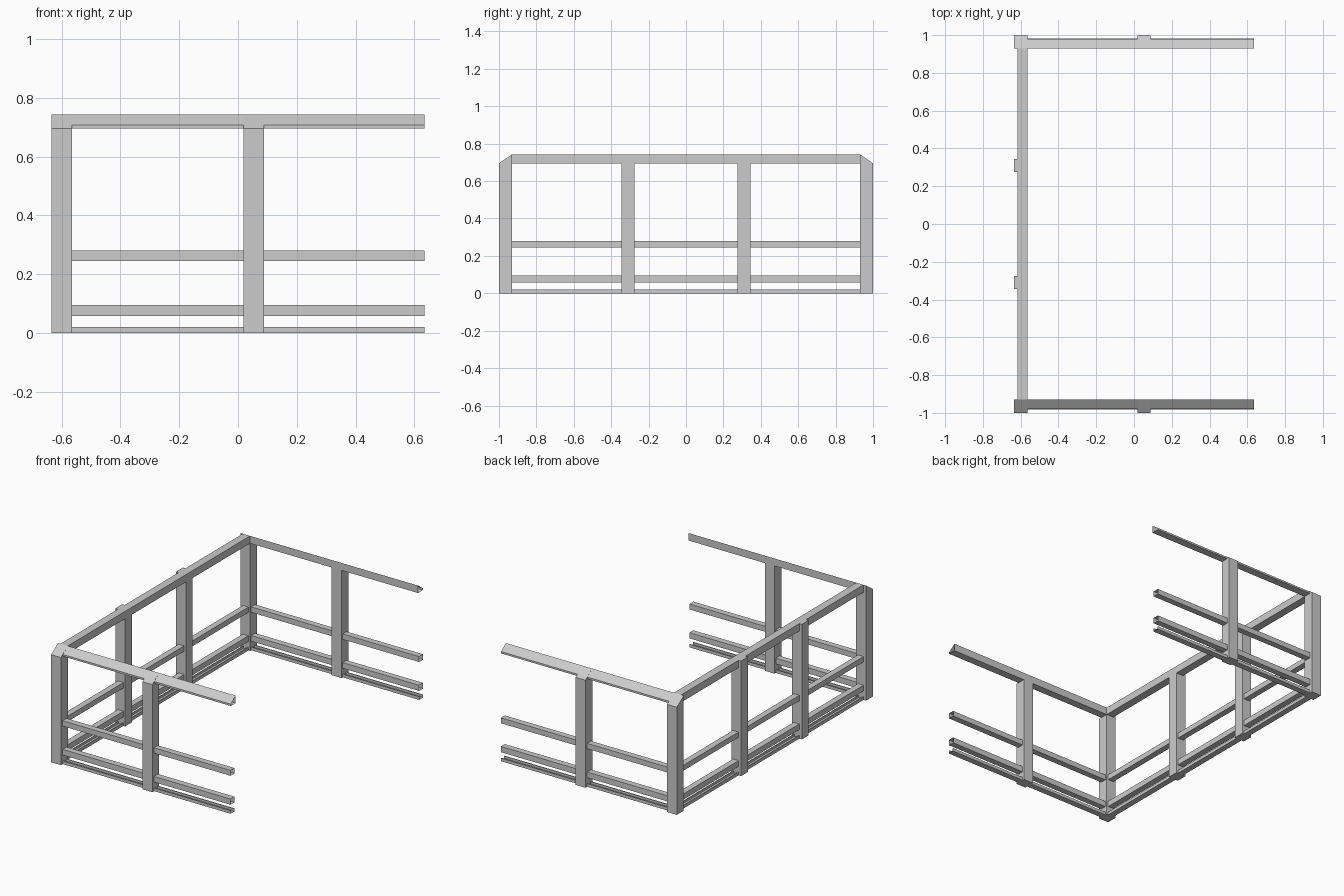
import bpy
import bmesh
from mathutils import Vector

cube = bpy.data.objects.get("Cube")
if cube:
    bpy.data.objects.remove(cube, do_unlink=True)

grey = bpy.data.materials.new("light_grey")
grey.use_nodes = True
colour = (0.6, 0.6, 0.6, 1)
grey.diffuse_color = colour
grey.node_tree.nodes["Principled BSDF"].inputs["Base Color"].default_value = colour

END, SIDE, EAVE, TOP = 0.635, 0.93, 0.695, 0.743
IN = -0.565  # inner plane of the end wall


def extrude(name, points, along, open_end=False):
    """Extrude a closed outline; optionally leave its far end open."""
    bm = bmesh.new()
    face = bm.faces.new([bm.verts.new(p) for p in points])
    new = bmesh.ops.extrude_face_region(bm, geom=[face])["geom"]
    bmesh.ops.translate(bm, vec=Vector(along), verts=[v for v in new if isinstance(v, bmesh.types.BMVert)])
    bmesh.ops.recalc_face_normals(bm, faces=bm.faces)
    if open_end:
        caps = [f for f in new if isinstance(f, bmesh.types.BMFace)]
        bmesh.ops.delete(bm, geom=caps, context='FACES_ONLY')
    mesh = bpy.data.meshes.new(name)
    bm.to_mesh(mesh)
    bm.free()
    mesh.materials.append(grey)
    obj = bpy.data.objects.new(name, mesh)
    bpy.context.collection.objects.link(obj)


def rect(a, b, low, high):
    return [(a, low), (b, low), (b, high), (a, high)]


def channel(a, b, high, t=0.006):
    return [(a, 0), (b, 0), (b, high), (b - t, high), (b - t, t),
            (a + t, t), (a + t, high), (a, high)]


# Rail sections, measured from the outside face of a wall inwards
rails = {
    "middle_rail": rect(0.018, 0.058, 0.245, 0.28),
    "lower_rail": rect(0.018, 0.058, 0.058, 0.095),
    "floor_track": channel(0.018, 0.058, 0.02),
}

# Side walls: sloped posts, sloped top rail and cross rails
for s, side in ((-1, "front"), (1, "back")):
    post = [(1, 0), (SIDE, 0), (SIDE, TOP), (1, EAVE)]
    for x, kind in ((-END, "corner_post"), (0.018, "middle_post")):
        extrude(f"{side}_{kind}", [(x, s * y, z) for y, z in post], (0.07, 0, 0))
    top = [(0.98, EAVE), (SIDE, EAVE), (SIDE, TOP), (0.98, 0.707)]
    extrude(f"{side}_top_rail", [(IN, s * y, z) for y, z in top], (END - IN, 0, 0), True)
    for kind, section in rails.items():
        extrude(f"{side}_{kind}", [(IN, s * (1 - d), z) for d, z in section],
                (END - IN, 0, 0), True)

# End wall: square posts, flat top rail and cross rails
for s, side in ((-1, "front"), (1, "back")):
    outline = rect(-END, IN, s * 0.31 - 0.035, s * 0.31 + 0.035)
    extrude(f"end_{side}_post", [(x, y, 0) for x, y in outline], (0, 0, TOP))
for kind, section in {"top_rail": rect(0.018, 0.07, EAVE, TOP), **rails}.items():
    extrude(f"end_{kind}", [(d - END, -SIDE, z) for d, z in section], (0, 2 * SIDE, 0))
